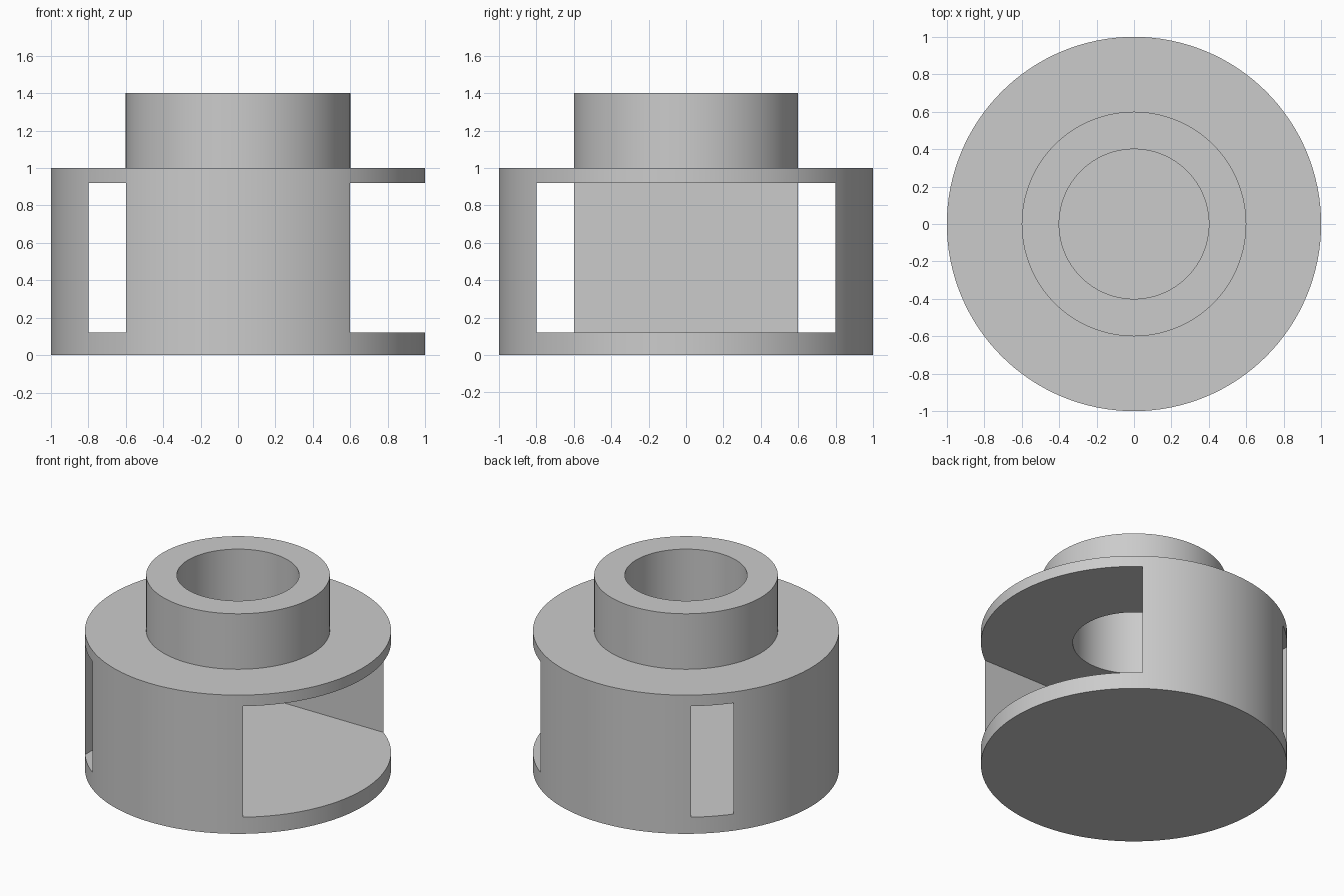
import bpy
import bmesh
import math

cube = bpy.data.objects.get("Cube")
if cube:
    bpy.data.objects.remove(cube, do_unlink=True)

SEGMENTS = 128

# Single plain grey
grey = bpy.data.materials.new("light_grey")
grey.use_nodes = True
colour = (0.6, 0.6, 0.6, 1.0)
grey.diffuse_color = colour
grey.node_tree.nodes["Principled BSDF"].inputs["Base Color"].default_value = colour


def add_object(name, bm):
    bmesh.ops.recalc_face_normals(bm, faces=bm.faces)
    mesh = bpy.data.meshes.new(name)
    bm.to_mesh(mesh)
    bm.free()
    obj = bpy.data.objects.new(name, mesh)
    bpy.context.collection.objects.link(obj)
    obj.data.materials.append(grey)
    return obj


def lathe(name, profile):
    """Revolve a closed radius/height profile around z."""
    bm = bmesh.new()
    verts = [bm.verts.new((r, 0, z)) for r, z in profile]
    edges = [bm.edges.new(pair) for pair in zip(verts, verts[1:])]
    bmesh.ops.spin(bm, geom=verts + edges, cent=(0, 0, 0), axis=(0, 0, 1),
                   angle=math.tau, steps=SEGMENTS, use_duplicate=False)
    bmesh.ops.remove_doubles(bm, verts=bm.verts, dist=0.0001)
    return add_object(name, bm)


def box(name, low, high):
    bm = bmesh.new()
    bmesh.ops.create_cube(bm, size=1)
    for v in bm.verts:
        v.co = [h if c > 0 else l for c, l, h in zip(v.co, low, high)]
    return add_object(name, bm)


# Drum with a raised collar, bored down into the chamber
housing = lathe("round_housing", [
    (0, 0), (1, 0), (1, 1), (0.6, 1), (0.6, 1.4),
    (0.4, 1.4), (0.4, 0.5), (0, 0.5)])

# Square chamber: opens wide on the left side, breaks through as two corner slots
cutter = box("chamber_cutter", (-0.8, -0.8, 0.12), (1.2, 0.8, 0.92))
cutter.hide_render = True

cut = housing.modifiers.new("chamber", 'BOOLEAN')
cut.operation = 'DIFFERENCE'
cut.solver = 'EXACT'
cut.object = cutter

bpy.ops.object.select_all(action='DESELECT')
housing.select_set(True)
bpy.context.view_layer.objects.active = housing
bpy.ops.object.modifier_apply(modifier=cut.name)
bpy.data.objects.remove(cutter, do_unlink=True)

# Smooth round walls, crisp rims
bpy.ops.object.shade_smooth_by_angle(angle=math.radians(30))
